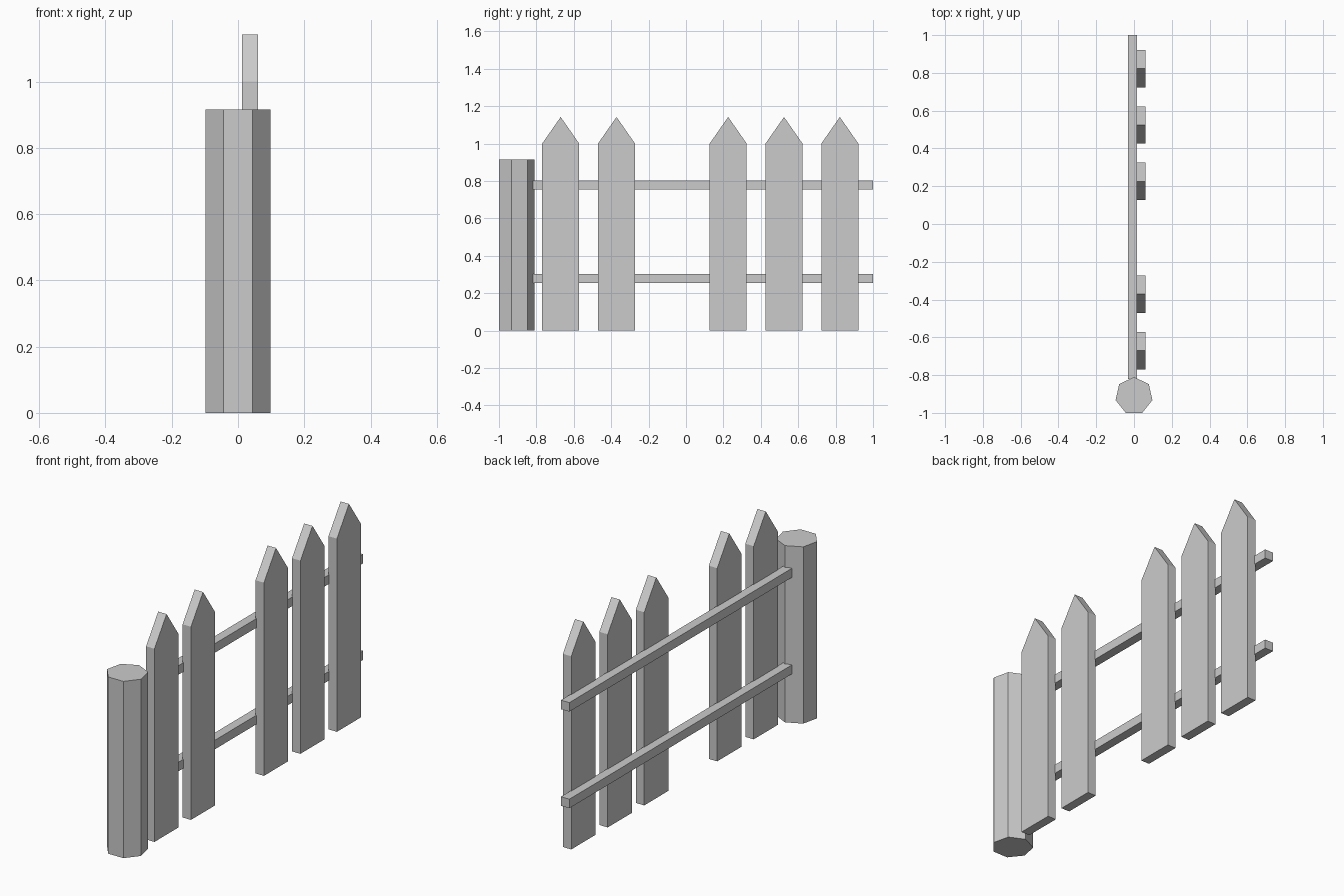
import bpy
import bmesh
import math

cube = bpy.data.objects.get("Cube")
if cube:
    bpy.data.objects.remove(cube, do_unlink=True)

GREY = (0.6, 0.6, 0.6, 1.0)
paint = bpy.data.materials.new("light_grey")
paint.use_nodes = True
paint.diffuse_color = GREY
paint.node_tree.nodes["Principled BSDF"].inputs["Base Color"].default_value = GREY


def extrude_profile(name, points, direction):
    """Make a closed solid by sweeping a flat outline along a direction."""
    bm = bmesh.new()
    base = bm.faces.new([bm.verts.new(p) for p in points])
    swept = bmesh.ops.extrude_face_region(bm, geom=[base], use_keep_orig=True)
    top = [v for v in swept["geom"] if isinstance(v, bmesh.types.BMVert)]
    bmesh.ops.translate(bm, verts=top, vec=direction)
    bmesh.ops.recalc_face_normals(bm, faces=bm.faces)
    mesh = bpy.data.meshes.new(name)
    bm.to_mesh(mesh)
    bm.free()
    mesh.materials.append(paint)
    obj = bpy.data.objects.new(name, mesh)
    bpy.context.collection.objects.link(obj)
    return obj


# Seven-sided end post, one corner towards the rails
POST_Y, POST_RADIUS, POST_HEIGHT = -0.91, 0.1, 0.915
angles = [math.tau * i / 7 for i in range(7)]
extrude_profile(
    "post",
    [(POST_RADIUS * math.sin(a), POST_Y + POST_RADIUS * math.cos(a), 0) for a in angles],
    (0, 0, POST_HEIGHT))

# Two horizontal rails
RAIL_START, RAIL_END = -0.82, 1.0
for name, z in (("lower_rail", 0.255), ("upper_rail", 0.755)):
    extrude_profile(
        name,
        [(x, RAIL_START, h) for x, h in
         ((-0.032, z), (0.016, z), (0.016, z + 0.047), (-0.032, z + 0.047))],
        (0, RAIL_END - RAIL_START, 0))

# Pointed pickets, with one missing from the even spacing
HALF, SHOULDER, TIP = 0.099, 1.0, 1.142
for slot in (0, 1, 3, 4, 5):
    y = -0.67 + 0.2985 * slot
    extrude_profile(
        f"picket_{slot + 1}",
        [(0.012, y + dy, z) for dy, z in
         ((-HALF, 0), (HALF, 0), (HALF, SHOULDER), (0, TIP), (-HALF, SHOULDER))],
        (0.048, 0, 0))
